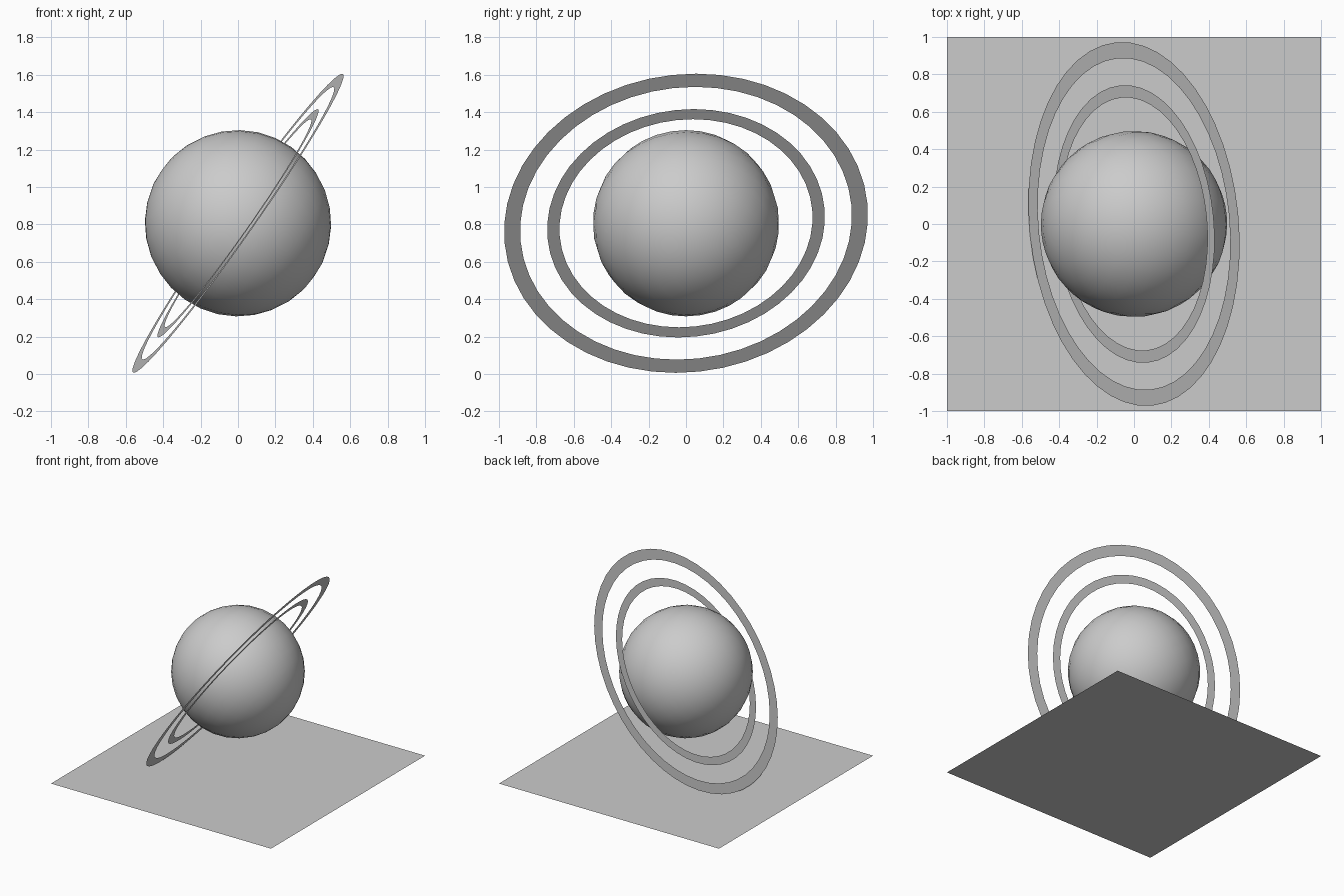
import bpy, bmesh, math
from mathutils import Vector

if "Cube" in bpy.data.objects:
    bpy.data.objects.remove(bpy.data.objects["Cube"])

CENTRE = Vector((0, 0, 0.806))
NORMAL = Vector((-0.815, -0.08, 0.573)).normalized()
TILT = NORMAL.to_track_quat('Z', 'Y')


def flat_ring(name, outer, inner, sides=48):
    """Paper-thin annulus tilted around the globe."""
    bm = bmesh.new()
    loops = []
    for r in (outer, inner):
        loops.append([bm.verts.new((r * math.cos(2 * math.pi * i / sides),
                                    r * math.sin(2 * math.pi * i / sides), 0))
                      for i in range(sides)])
    a, b = loops
    for i in range(sides):
        j = (i + 1) % sides
        bm.faces.new((a[i], a[j], b[j], b[i]))
    mesh = bpy.data.meshes.new(name)
    bm.to_mesh(mesh)
    bm.free()
    ob = bpy.data.objects.new(name, mesh)
    ob.location = CENTRE
    ob.rotation_mode = 'QUATERNION'
    ob.rotation_quaternion = TILT
    bpy.context.collection.objects.link(ob)
    return ob


# ground sheet
bpy.ops.mesh.primitive_plane_add(size=2, location=(0, 0, 0))
bpy.context.object.name = "base_sheet"

# globe, tilted with its rings
bpy.ops.mesh.primitive_uv_sphere_add(segments=32, ring_count=16, radius=0.498, location=CENTRE)
globe = bpy.context.object
globe.name = "globe"
globe.rotation_mode = 'QUATERNION'
globe.rotation_quaternion = TILT
bpy.ops.object.shade_smooth()

# rings
flat_ring("outer_ring", 0.976, 0.89)
flat_ring("inner_ring", 0.745, 0.679)
